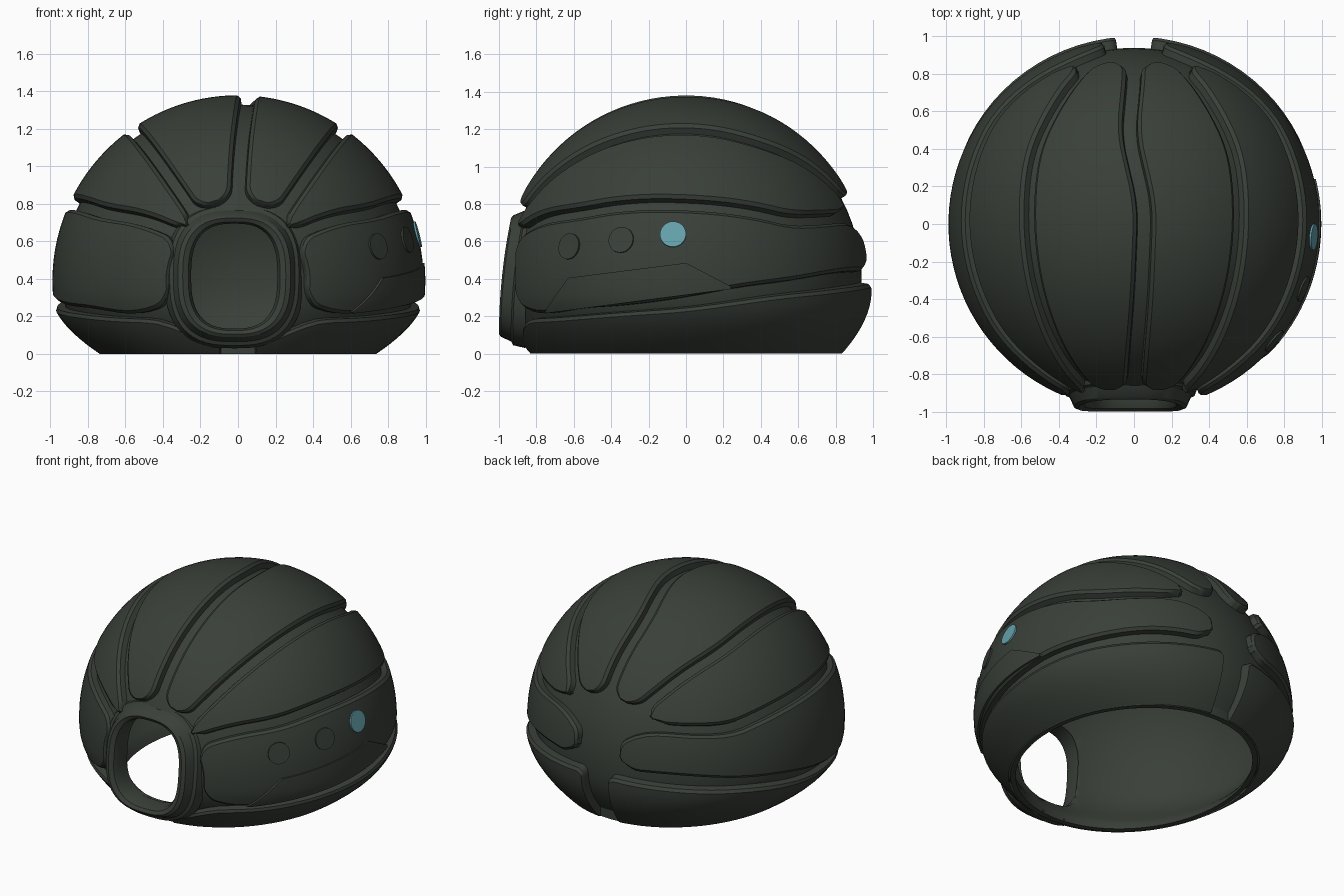
import bpy, bmesh, math
from mathutils import Vector

if "Cube" in bpy.data.objects:
    bpy.data.objects.remove(bpy.data.objects["Cube"])

CZ = 0.39                      # height of the sphere centre
CENTRE = Vector((0, 0, CZ))
rad = math.radians


def material(name, col):
    m = bpy.data.materials.new(name)
    m.diffuse_color = (*col, 1)
    m.use_nodes = True
    m.node_tree.nodes["Principled BSDF"].inputs["Base Color"].default_value = m.diffuse_color
    return m


HULL = material("dark green grey", (0.041, 0.050, 0.040))
GLASS = material("teal glass", (0.13, 0.36, 0.41))


def lerp(pts, t):
    if t <= pts[0][0]:
        return pts[0][1]
    for (a, b), (c, d) in zip(pts, pts[1:]):
        if t <= c:
            k = (t - a) / (c - a)
            return b + (d - b) * k
    return pts[-1][1]


def smooth_lerp(pts, t, w=6):
    return sum(lerp(pts, t + w * k / 2) for k in (-2, -1, 0, 1, 2)) / 5


def warp(p):
    # the dome curls inward near the ground, more at the sides than front and back
    k = (max(0, 0.32 - p.z) / 0.32) ** 2
    return Vector((p.x * (1 - 0.2 * k), p.y * (1 - 0.09 * k), p.z))


def grid_object(name, rows, wrap=False, caps=False, closed=False, mat=HULL):
    bm = bmesh.new()
    vs = [[bm.verts.new(p) for p in row] for row in rows]
    n = len(rows[0])
    for a, b in zip(vs, vs[1:]):
        for j in range(n if wrap else n - 1):
            k = (j + 1) % n
            bm.faces.new((a[j], a[k], b[k], b[j]))
    if caps:
        bm.faces.new(vs[0][::-1])
        bm.faces.new(vs[-1])
    bmesh.ops.remove_doubles(bm, verts=bm.verts, dist=1e-5)
    bm.normal_update()
    if closed or caps:
        bmesh.ops.recalc_face_normals(bm, faces=bm.faces)
    elif sum(f.normal.dot(f.calc_center_median() - CENTRE) * f.calc_area() for f in bm.faces) < 0:
        bmesh.ops.reverse_faces(bm, faces=bm.faces)
    me = bpy.data.meshes.new(name)
    bm.to_mesh(me)
    bm.free()
    me.materials.append(mat)
    ob = bpy.data.objects.new(name, me)
    bpy.context.collection.objects.link(ob)
    bpy.ops.object.select_all(action='DESELECT')
    ob.select_set(True)
    bpy.context.view_layer.objects.active = ob
    bpy.ops.object.shade_smooth_by_angle(angle=rad(30))
    return ob


HEIGHTS = (0.925, 0.975, 0.99)


def panel(name, t0, t1, lo, hi, place, unit, rc, nt=36, ns=12, e=0.014, open_lo=False, lift=0):
    """Raised plate with rounded corners and a bevelled rim; unit(t) = length per parameter."""
    ends = [rc * (1 - math.cos(rad(15 * k))) for k in range(7)]
    mid = [t0 + rc + (t1 - t0 - 2 * rc) * k / nt for k in range(1, nt)]
    ts = [t0 + d for d in ends] + mid + [t1 - d for d in reversed(ends)]
    rows = []
    for i, t in enumerate(ts):
        a, b, u = lo(t), hi(t), unit(t)
        d = min(t - t0, t1 - t)
        inset = rc * (1 - math.sqrt(max(0, 1 - (1 - d / rc) ** 2))) if d < rc else 0
        inset = min(inset / u, 0.36 * (b - a))
        a, b = a + (0 if open_lo else inset), b - inset
        w = min(e / u, (b - a) / 8)
        ss = [a, a + w * 0.6] + [a + 2 * w + (b - a - 4 * w) * k / ns for k in range(ns + 1)] + [b - w * 0.6, b]
        row = []
        for j, s in enumerate(ss):
            dist = min(i, len(ts) - 1 - i, len(ss) - 1 - j, 9 if open_lo else j)
            row.append(place(t, s, HEIGHTS[min(dist, 2)] + lift))
        rows.append(row)
    return grid_object(name, rows)


# Groove lines: (angle from front pole, angle around the front-back axis)
CREST = [(25, 0), (66, 2.5), (96, 3.5), (120, -2), (145, 0)]
UPPER = [(25, 33), (60, 34), (90, 35), (114, 36), (145, 31), (160, 25)]
MIDDLE = [(22, 51), (32, 55), (53, 63), (90, 65.5), (107, 66), (127, 66.5), (143, 57), (155, 40), (170, 22)]
LOWER = [(22, 113), (32, 113), (53, 103), (90, 97), (107, 94), (127, 92), (150, 88), (165, 86)]


def edge(pts, side, mul=1, gap=0.026):
    return lambda t: rad(mul * smooth_lerp(pts, math.degrees(t))) + side * gap / math.sin(t)


def polar(sign):
    def place(t, s, r):
        return warp(CENTRE + r * Vector((sign * math.sin(t) * math.sin(s), -math.cos(t),
                                         math.sin(t) * math.cos(s))))
    return place


def ground_ring(sign):
    def place(a, z, r):
        rho = math.sqrt(r * r - (z - CZ) ** 2)
        return warp(Vector((sign * rho * math.sin(a), -rho * math.cos(a), z)))
    return place


SKIRT = [(8, 0.06), (18, 0.12), (24, 0.19), (45, 0.2), (90, 0.25), (120, 0.32), (150, 0.36), (175, 0.385)]

# Raised hull plates, left and right
for sign, side in ((1, "right"), (-1, "left")):
    pl = polar(sign)
    panel(side + "_top_panel", rad(26), rad(151), edge(CREST, 1, sign, 0.034), edge(UPPER, -1), pl, math.sin, 0.09)
    panel(side + "_shoulder_panel", rad(24), rad(149), edge(UPPER, 1), edge(MIDDLE, -1), pl, math.sin, 0.09)
    panel(side + "_side_panel", rad(22), rad(168), edge(MIDDLE, 1), edge(LOWER, -1), pl, math.sin, 0.11)
    panel(side + "_skirt_panel", rad(7), rad(174.5), lambda a: 0.0,
          lambda a: smooth_lerp(SKIRT, math.degrees(a)), ground_ring(sign), lambda a: 1, 0.05,
          ns=8, open_lo=True, lift=0.01)

# Hollow inner dome, lathed around z
profile = [(0, CZ + 0.94)]
for k in range(1, 26):
    z = CZ + 0.94 * math.cos(rad(k * 4.42))
    profile.append((math.sqrt(0.94 ** 2 - (z - CZ) ** 2), z))
profile += [(0.89, 0.04), (0.91, 0.0), (0.87, 0.0), (0.845, 0.04)]
for k in range(25, 0, -1):
    z = CZ + 0.90 * math.cos(rad(k * 4.42))
    profile.append((math.sqrt(0.81 - (z - CZ) ** 2), z))
profile.append((0, CZ + 0.90))
SEG = 80
dome = grid_object("inner_dome", [[warp(Vector((r * math.cos(math.tau * j / SEG), r * math.sin(math.tau * j / SEG), z)))
                                   for j in range(SEG)] for r, z in profile], wrap=True, closed=True)


def oval(hw, hh, y, tilt=0.07, n=56, power=2 / 2.7):
    pts = []
    for j in range(n):
        c, s = math.cos(math.tau * j / n), math.sin(math.tau * j / n)
        x = -0.02 + hw * math.copysign(abs(c) ** power, c)
        z = 0.415 + hh * math.copysign(abs(s) ** power, s)
        pts.append(Vector((x, y + tilt * max(0, (z - 0.1) / 0.65) ** 2, z)))
    return pts


# Doorway cut and its frame
cutter = grid_object("door_cutter", [oval(0.235, 0.285, -1.3, 0), oval(0.235, 0.285, -0.5, 0)], wrap=True, caps=True)
cutter.hide_render = True
cutter.hide_set(True)
mod = dome.modifiers.new("door", 'BOOLEAN')
mod.object = cutter
mod.operation = 'DIFFERENCE'
mod.solver = 'EXACT'
grid_object("door_frame", [oval(0.37, 0.385, -0.86), oval(0.345, 0.37, -0.925), oval(0.325, 0.35, -0.935),
                           oval(0.30, 0.325, -0.99), oval(0.275, 0.31, -1.0), oval(0.245, 0.29, -0.985),
                           oval(0.23, 0.28, -0.95), oval(0.23, 0.28, -0.86)], wrap=True)


# Right side details: stepped lower plate and three round ports
def on_side(y, z, r):
    return warp(Vector((math.sqrt(r * r - y * y - (z - CZ) ** 2), y, z)))


PLATE_TOP = [(-0.76, 0.225), (-0.63, 0.405), (0.0, 0.485), (0.24, 0.36)]
PLATE_LOW = [(-0.76, 0.215), (0.24, 0.345)]
ys = [-0.76 + 0.13 * k / 4 for k in range(4)] + [-0.63 + 0.63 * k / 14 for k in range(14)] + [0.04 * k for k in range(7)]
rows = []
for y in ys:
    a, b = lerp(PLATE_LOW, y), lerp(PLATE_TOP, y)
    rows.append([on_side(y, a, 0.985)] + [on_side(y, a + (b - a) * k / 8, 0.999) for k in range(9)]
                + [on_side(y, b, 0.985)])
grid_object("lower_side_plate", rows)

for name, y, z, mat in (("front_port", -0.63, 0.575, HULL), ("middle_port", -0.35, 0.61, HULL),
                        ("glass_port", -0.07, 0.64, GLASS)):
    nrm = (on_side(y, z, 1.0) - CENTRE).normalized()
    u = Vector((0, 0, 1)).cross(nrm).normalized()
    v = nrm.cross(u)
    rings = []
    for rr, h in ((0.07, 0.98), (0.07, 0.997), (0.0, 0.998)):
        rings.append([CENTRE + nrm * h + rr * (u * math.cos(math.tau * j / 28) + v * math.sin(math.tau * j / 28))
                      for j in range(28)])
    grid_object(name, rings, wrap=True, mat=mat)
